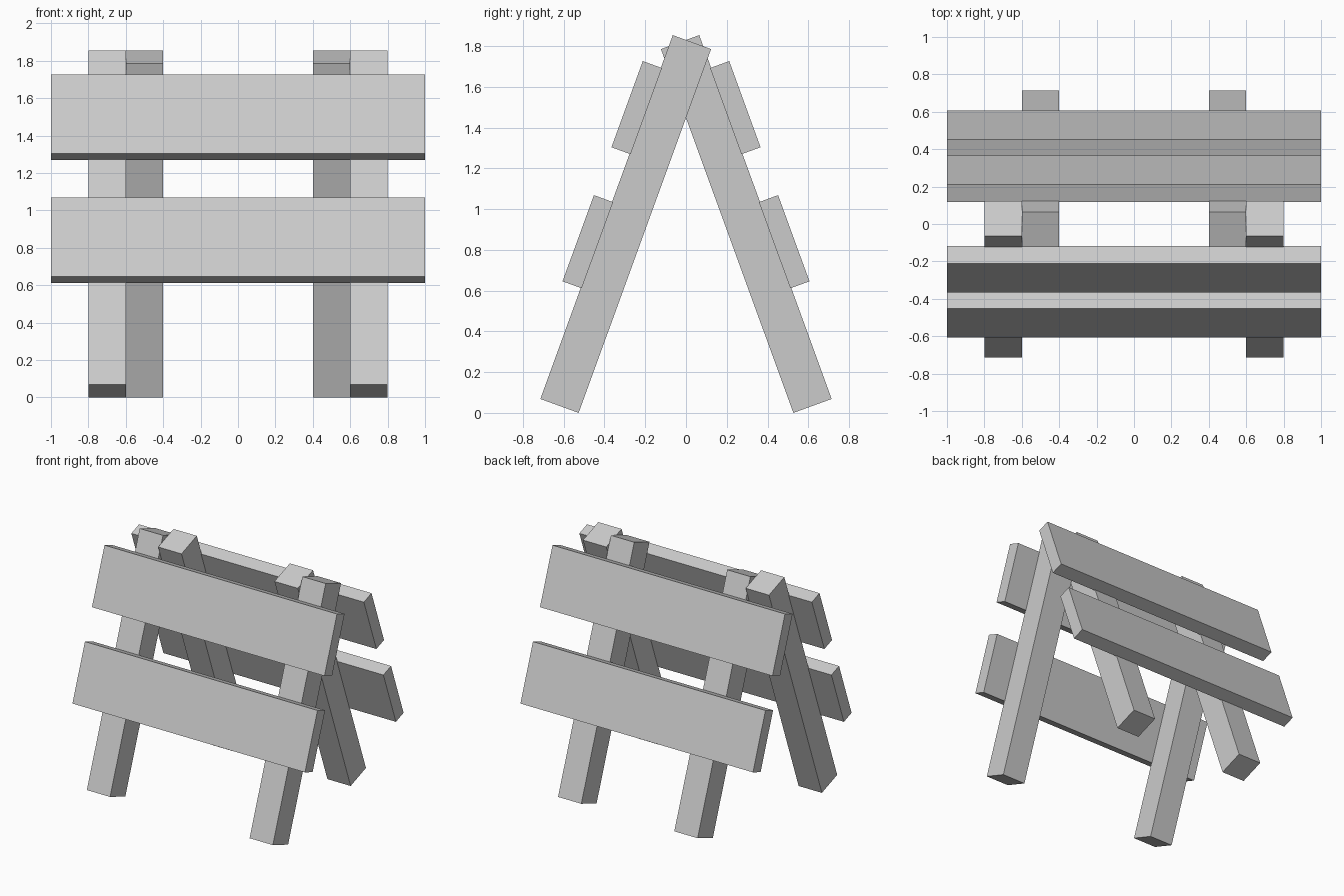
import bpy
from math import radians, sin, cos

default = bpy.data.objects.get("Cube")
if default:
    bpy.data.objects.remove(default, do_unlink=True)

TILT = radians(20)
LEG = (0.2, 0.2, 1.9)
PLANK = (2.0, 0.1, 0.45)

# Single plain finish
GREY = (0.6, 0.6, 0.6, 1.0)
grey = bpy.data.materials.new("light_grey")
grey.use_nodes = True
grey.diffuse_color = GREY
grey.node_tree.nodes["Principled BSDF"].inputs["Base Color"].default_value = GREY


def board(name, size, location, tilt):
    """Box of the given size, leaned about the x axis."""
    bpy.ops.mesh.primitive_cube_add(size=1, location=location, rotation=(tilt, 0, 0))
    obj = bpy.context.object
    obj.name = name
    obj.scale = size
    bpy.ops.object.transform_apply(location=False, rotation=True, scale=True)
    obj.data.materials.append(grey)
    return obj


# Legs stand with their lowest edge on the ground
leg_z = (LEG[2] * cos(TILT) + LEG[1] * sin(TILT)) / 2
leg_y = 0.296

# Each half of the A-frame: the front pair is outside the back pair
for half, side, leg_x in (("front", -1, 0.7), ("back", 1, 0.5)):
    lean = side * TILT
    for hand, sign in (("left", 1), ("right", -1)):
        board(f"{half}_{hand}_leg", LEG, (sign * leg_x, side * leg_y, leg_z), lean)
    # Planks fixed to the outer faces of the legs
    for level, y, z in (("upper", 0.242, 1.498), ("lower", 0.482, 0.84)):
        board(f"{half}_{level}_plank", PLANK, (0, side * y, z), lean)
